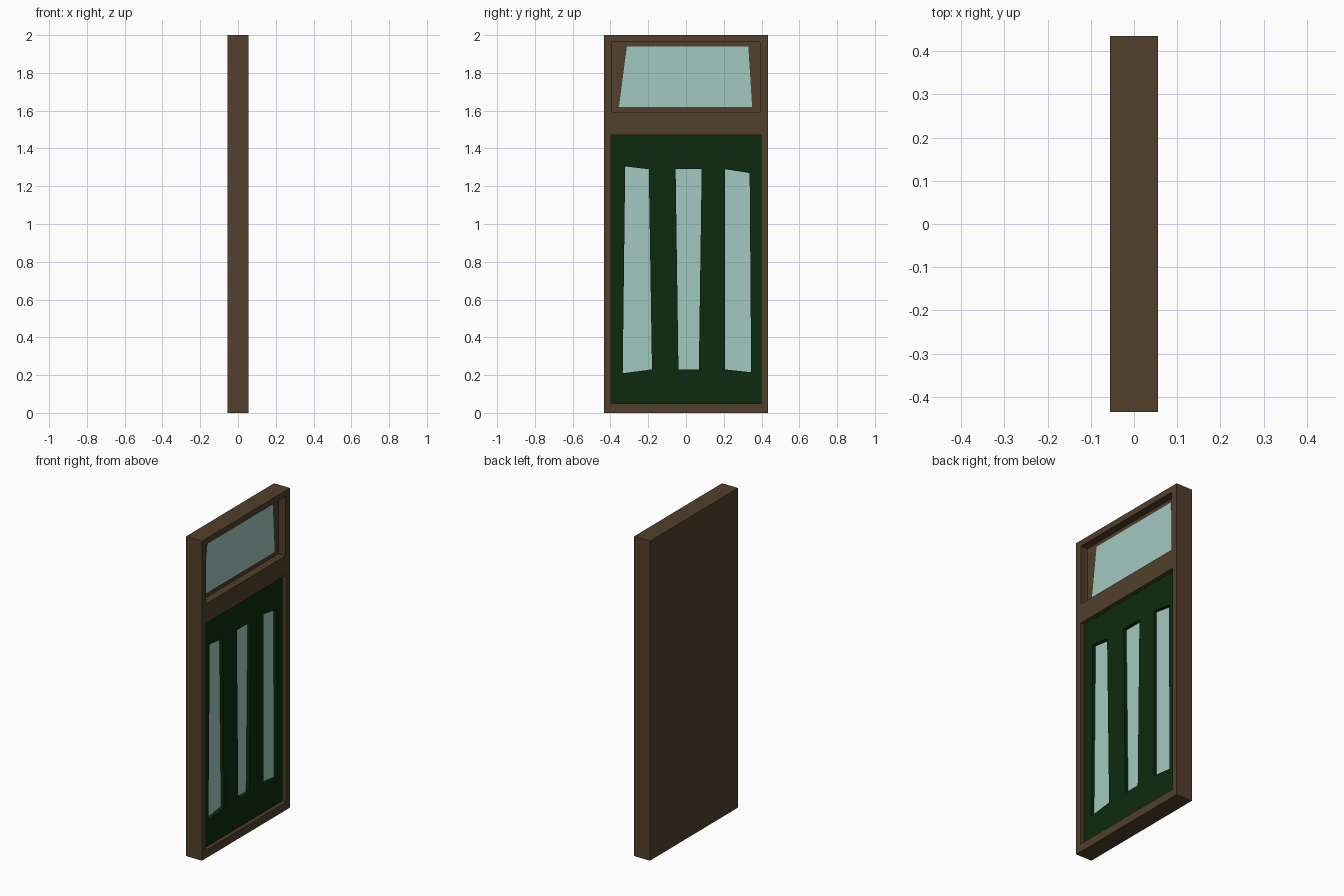
import bpy
import bmesh

cube = bpy.data.objects.get("Cube")
if cube:
    bpy.data.objects.remove(cube, do_unlink=True)


def material(name, rgb):
    mat = bpy.data.materials.new(name)
    mat.use_nodes = True
    mat.diffuse_color = (*rgb, 1)
    mat.node_tree.nodes["Principled BSDF"].inputs["Base Color"].default_value = (*rgb, 1)
    return mat


def prism(name, outline, back, front, mat=None):
    """Extrude a (y, z) outline along x from back to front."""
    bm = bmesh.new()
    face = bm.faces.new([bm.verts.new((back, y, z)) for y, z in outline])
    ext = bmesh.ops.extrude_face_region(bm, geom=[face])["geom"]
    verts = [v for v in ext if isinstance(v, bmesh.types.BMVert)]
    bmesh.ops.translate(bm, verts=verts, vec=(front - back, 0, 0))
    bmesh.ops.recalc_face_normals(bm, faces=bm.faces)
    mesh = bpy.data.meshes.new(name)
    bm.to_mesh(mesh)
    bm.free()
    if mat:
        mesh.materials.append(mat)
    obj = bpy.data.objects.new(name, mesh)
    bpy.context.collection.objects.link(obj)
    return obj


def rect(y0, y1, z0, z1):
    return [(y0, z0), (y1, z0), (y1, z1), (y0, z1)]


def cut(obj, outline, back, front):
    """Cut a prism-shaped opening and discard the cutter."""
    cutter = prism("cutter", outline, back, front)
    cutter.hide_render = True
    mod = obj.modifiers.new("opening", 'BOOLEAN')
    mod.operation = 'DIFFERENCE'
    mod.solver = 'EXACT'
    mod.object = cutter
    bpy.context.view_layer.objects.active = obj
    bpy.ops.object.modifier_apply(modifier=mod.name)
    bpy.data.objects.remove(cutter, do_unlink=True)


wood = material("brown wood", (0.084, 0.051, 0.025))
paint = material("dark green paint", (0.004, 0.024, 0.0044))
glass = material("pale glass", (0.366, 0.584, 0.533))

FRONT = 0.055
DOOR_FACE = FRONT - 0.025
GLASS_FACE = FRONT - 0.046

# Door frame with a solid back and two front pockets
door_outline = rect(-0.397, 0.397, 0.05, 1.47)
frame = prism("door_frame", rect(-0.435, 0.435, 0, 2), -FRONT, FRONT, wood)
cut(frame, door_outline, 0, 0.1)
cut(frame, rect(-0.395, 0.392, 1.592, 1.963), GLASS_FACE - 0.002, 0.1)

# Transom glass, slightly narrower at the top
prism("transom_glass", [(-0.355, 1.62), (0.35, 1.62), (0.33, 1.94), (-0.313, 1.94)],
      GLASS_FACE - 0.004, GLASS_FACE, glass)

# Green door leaf with three uneven tall windows
windows = {
    "left": [(-0.335, 0.21), (-0.18, 0.23), (-0.197, 1.29), (-0.322, 1.305)],
    "middle": [(-0.04, 0.23), (0.068, 0.23), (0.083, 1.29), (-0.055, 1.29)],
    "right": [(0.207, 0.23), (0.345, 0.215), (0.337, 1.27), (0.207, 1.29)],
}
door = prism("door_leaf", door_outline, 0, DOOR_FACE, paint)
for side, outline in windows.items():
    cut(door, outline, -0.05, 0.1)
    prism(f"window_glass_{side}", outline, 0, GLASS_FACE, glass)
